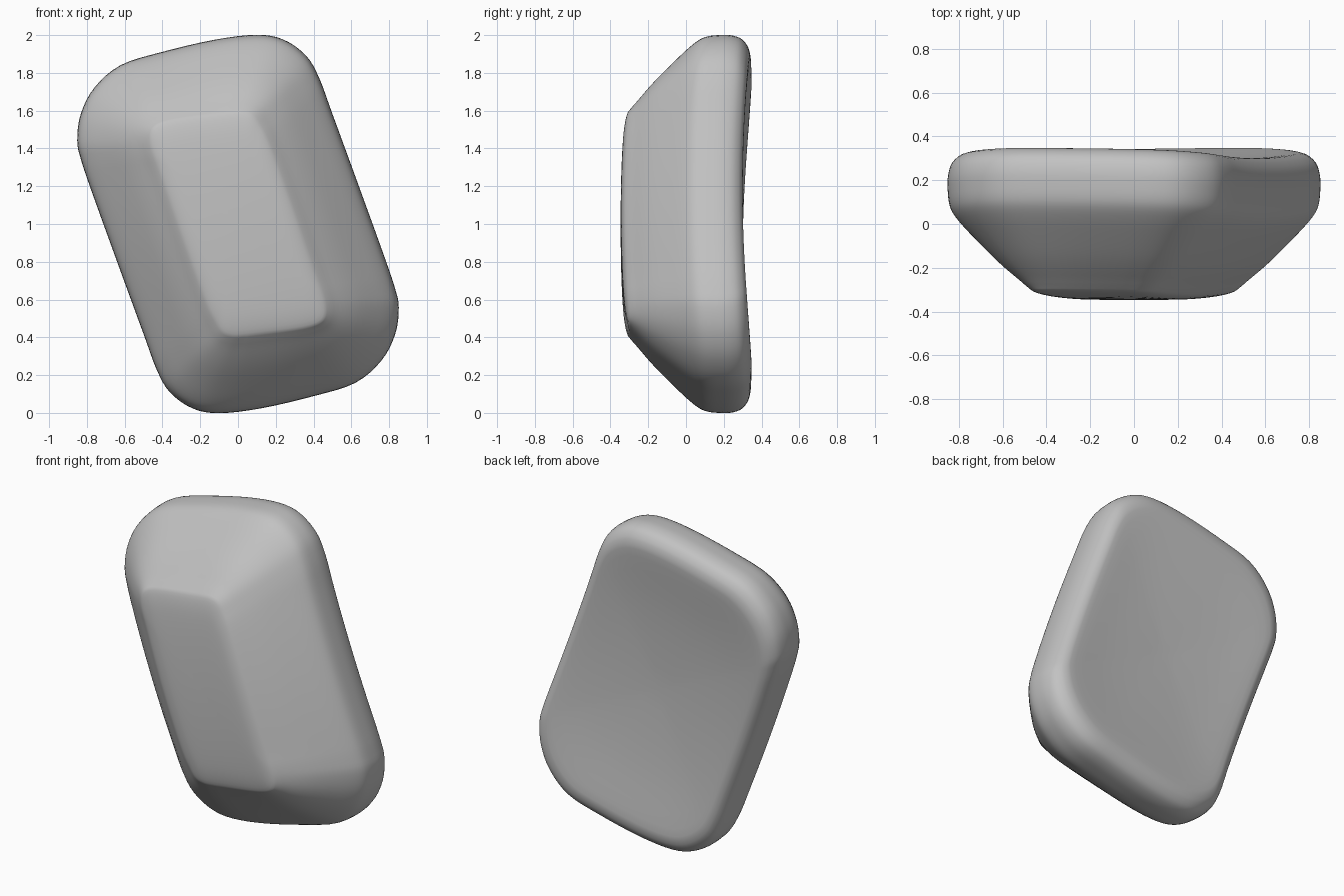
import bpy, bmesh

if "Cube" in bpy.data.objects:
    bpy.data.objects.remove(bpy.data.objects["Cube"])

# Half of the widest outline and the matching half of the front facet (x, z from centre);
# the other half is the same points turned by 180 degrees
OUTER = [(.10, 1.0), (.24, .975), (.36, .89), (.43, .77), (.50, .58), (.65, .17), (.78, -.19),
         (.83, -.34), (.85, -.44), (.832, -.58), (.76, -.72), (.62, -.84), (.40, -.91), (.12, -.975)]
FACET = [(-.05, .565), (.01, .57), (.06, .555), (.10, .50), (.15, .40), (.26, .10), (.38, -.25),
         (.425, -.37), (.44, -.44), (.435, -.485), (.41, -.51), (.36, -.525), (.27, -.54), (.09, -.56)]
# Front-to-back section: (scale, blend from facet to outline, y)
SECTION = [(0, 0, -.346), (.4, 0, -.346), (.72, 0, -.345), (.9, 0, -.341), (1, .03, -.33),
           (1, .1, -.312), (1, .2, -.278), (1, .35, -.228), (1, .5, -.173), (1, .7, -.092),
           (1, .85, -.028), (1, .945, .022), (1, .985, .065), (1, 1, .12), (1, 1, .18),
           (.985, 1, .235), (.955, 1, .27), (.91, 1, .293), (.83, 1, .3), (.5, 1, .289), (0, 1, .28)]


def spline(points, steps, closed):
    """Sample a smooth curve through the points."""
    n = len(points)
    pick = (lambda i: points[i % n]) if closed else (lambda i: points[max(0, min(n - 1, i))])
    result = []
    for i in range(n if closed else n - 1):
        for k in range(steps):
            u = k / steps
            result.append(tuple(
                .5 * (2 * b + (c - a) * u + (2 * a - 5 * b + 4 * c - d) * u * u
                      + (3 * b - a - 3 * c + d) * u ** 3)
                for a, b, c, d in zip(pick(i - 1), pick(i), pick(i + 1), pick(i + 2))))
    return result if closed else result + [points[-1]]


def full_loop(half):
    return spline(half + [(-x, -z) for x, z in half], 4, True)


outer, facet = full_loop(OUTER), full_loop(FACET)
section = spline(SECTION, 3, False)
bm = bmesh.new()


def place(s, t, y, f, o):
    x, z = (s * (a + t * (b - a)) for a, b in zip(f, o))
    along = .945 * z - .326 * x            # distance along the tilted long axis
    return bm.verts.new((x, y + .062 * along ** 2, z + 1))   # gentle bend


# Stone body: rings lofted from front to back, closed by a fan at each end
rings = [[place(*sec, f, o) for f, o in zip(facet, outer)] for sec in section[1:-1]]
front_tip = place(*section[0], (0, 0), (0, 0))
back_tip = place(*section[-1], (0, 0), (0, 0))
count = len(outer)
for i in range(count):
    j = (i + 1) % count
    bm.faces.new((front_tip, rings[0][i], rings[0][j]))
    bm.faces.new((back_tip, rings[-1][j], rings[-1][i]))
    for a, b in zip(rings, rings[1:]):
        bm.faces.new((a[i], b[i], b[j], a[j]))
bmesh.ops.recalc_face_normals(bm, faces=bm.faces)
for face in bm.faces:
    face.smooth = True

mesh = bpy.data.meshes.new("stone_body")
bm.to_mesh(mesh)
bm.free()
stone = bpy.data.objects.new("stone_body", mesh)
bpy.context.collection.objects.link(stone)
grey = bpy.data.materials.new("stone grey")
grey.diffuse_color = (.54, .54, .54, 1)
grey.use_nodes = True
grey.node_tree.nodes["Principled BSDF"].inputs["Base Color"].default_value = grey.diffuse_color
mesh.materials.append(grey)
